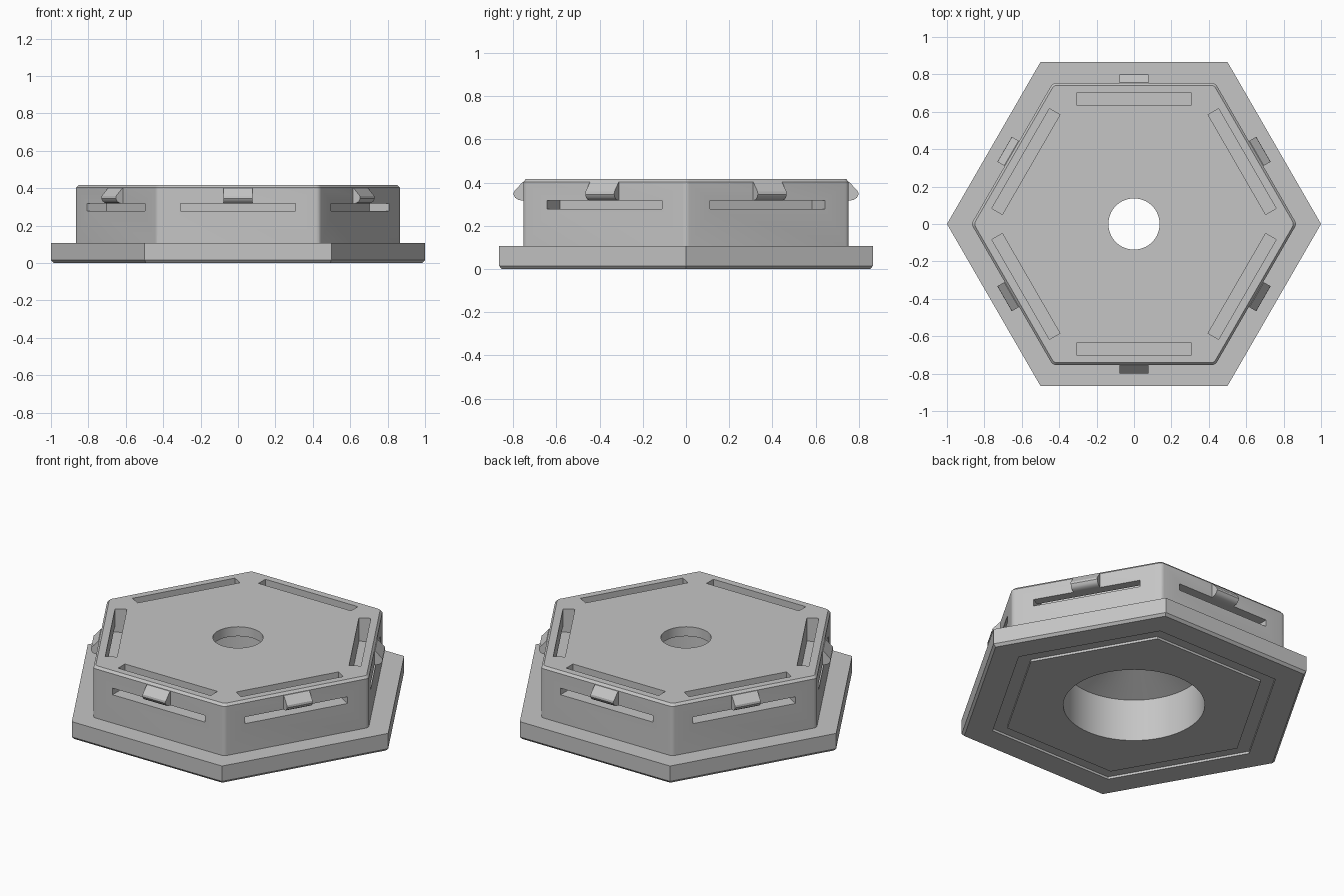
import bpy, bmesh
from math import cos, sin, pi, radians
from mathutils import Matrix

cube = bpy.data.objects.get("Cube")
if cube:
    bpy.data.objects.remove(cube, do_unlink=True)

grey = bpy.data.materials.new("plain grey")
grey.use_nodes = True
colour = (0.56, 0.56, 0.56, 1)
grey.diffuse_color = colour
grey.node_tree.nodes["Principled BSDF"].inputs["Base Color"].default_value = colour


def to_object(name, bm):
    bmesh.ops.recalc_face_normals(bm, faces=bm.faces)
    mesh = bpy.data.meshes.new(name)
    bm.to_mesh(mesh)
    bm.free()
    mesh.materials.append(grey)
    obj = bpy.data.objects.new(name, mesh)
    bpy.context.collection.objects.link(obj)
    return obj


def activate(obj):
    bpy.ops.object.select_all(action='DESELECT')
    obj.select_set(True)
    bpy.context.view_layer.objects.active = obj


def hexagon(radius, fillet=0):
    """Hexagon outline with corners on the x axis, optionally rounded."""
    points = []
    centre = radius - fillet / cos(pi / 6)
    steps = 4 if fillet else 0
    for k in range(6):
        a = k * pi / 3
        for i in range(steps + 1):
            b = a + (i / steps - 0.5) * pi / 3 if steps else a
            points.append((centre * cos(a) + fillet * cos(b),
                           centre * sin(a) + fillet * sin(b)))
    return points


def circle(radius, sides=64):
    return [(radius * cos(2 * pi * i / sides), radius * sin(2 * pi * i / sides))
            for i in range(sides)]


def loft(name, outlines):
    """Solid skinned through (outline, height) pairs, capped at both ends."""
    bm = bmesh.new()
    rings = [[bm.verts.new((x, y, z)) for x, y in pts] for pts, z in outlines]
    n = len(rings[0])
    for low, high in zip(rings, rings[1:]):
        for i in range(n):
            j = (i + 1) % n
            bm.faces.new((low[i], low[j], high[j], high[i]))
    bm.faces.new(rings[0])
    bm.faces.new(rings[-1])
    return to_object(name, bm)


def six_bars(name, profile, half_width):
    """Extrude a (distance, height) profile along each of the six sides."""
    bm = bmesh.new()
    for k in range(6):
        turn = Matrix.Rotation(radians(30 + 60 * k), 4, 'Z')
        ends = [[bm.verts.new((d, s * half_width, z)) for d, z in profile]
                for s in (-1, 1)]
        n = len(profile)
        for i in range(n):
            j = (i + 1) % n
            bm.faces.new((ends[0][i], ends[0][j], ends[1][j], ends[1][i]))
        for end in ends:
            bm.faces.new(end)
        bmesh.ops.transform(bm, matrix=turn, verts=ends[0] + ends[1])
    return to_object(name, bm)


def combine(target, tool, operation):
    mod = target.modifiers.new(operation.lower(), 'BOOLEAN')
    mod.operation, mod.object, mod.solver = operation, tool, 'EXACT'
    activate(target)
    bpy.ops.object.modifier_apply(modifier=mod.name)
    bpy.data.objects.remove(tool, do_unlink=True)


# Wide base flange with a shallow hexagonal groove underneath
housing = loft("housing", [(hexagon(r), z) for r, z in (
    (0.735, 0), (0.735, 0.014), (0.82, 0.014), (0.82, 0),
    (0.985, 0), (1, 0.015), (1, 0.107), (0.7, 0.107))])

# Raised body with rounded corners and a chamfered top
body = loft("body", [(hexagon(0.87, 0.03), 0.06), (hexagon(0.87, 0.03), 0.403),
                     (hexagon(0.856, 0.03), 0.417)])
combine(housing, body, 'UNION')

# Central bore: wide below, tapering to a small hole in the top
bore = loft("bore_cutter", [(circle(r), z) for r, z in (
    (0.386, -0.1), (0.386, 0.254), (0.137, 0.36), (0.137, 0.5))])
combine(housing, bore, 'DIFFERENCE')

# L-shaped relief slots that open to the top and to the sides
slots = six_bars("slot_cutter", [
    (0.635, 0.277), (0.8, 0.277), (0.8, 0.317),
    (0.7, 0.317), (0.7, 0.5), (0.635, 0.5)], 0.308)
combine(housing, slots, 'DIFFERENCE')

# Snap clips on the six sides
clips = six_bars("snap_clips", [
    (0.735, 0.317), (0.758, 0.317), (0.778, 0.321), (0.792, 0.331),
    (0.799, 0.345), (0.797, 0.358), (0.757, 0.402), (0.735, 0.402)], 0.077)

for obj in (housing, clips):
    activate(obj)
    bpy.ops.object.shade_smooth_by_angle(angle=radians(30 if obj is clips else 20))
